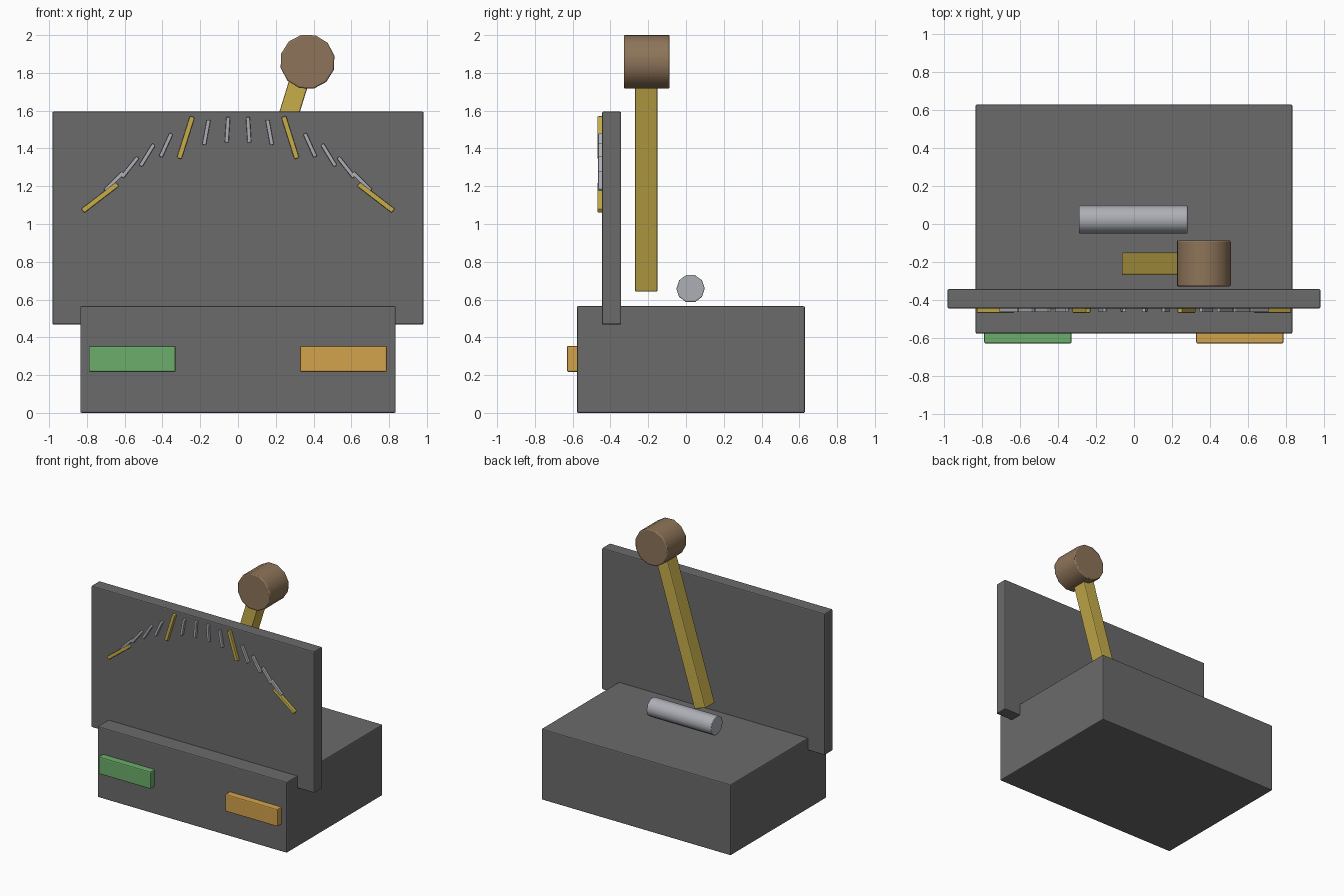
import bpy
import math
from mathutils import Vector

if "Cube" in bpy.data.objects:
    bpy.data.objects.remove(bpy.data.objects["Cube"], do_unlink=True)


def make_material(name, rgb):
    mat = bpy.data.materials.new(name)
    mat.use_nodes = True
    color = (*rgb, 1.0)
    mat.diffuse_color = color
    mat.node_tree.nodes["Principled BSDF"].inputs["Base Color"].default_value = color
    return mat


GREY = make_material("dark grey", (0.145, 0.145, 0.145))
SILVER = make_material("silver grey", (0.42, 0.43, 0.47))
GOLD = make_material("gold", (0.57, 0.42, 0.07))
BROWN = make_material("brown", (0.27, 0.175, 0.10))
GREEN = make_material("green", (0.15, 0.42, 0.15))
ORANGE = make_material("orange", (0.65, 0.36, 0.07))


def finish(obj, name, mat, bevel):
    """Name, colour and soften the edges of a part."""
    obj.name = obj.data.name = name
    obj.data.materials.append(mat)
    mod = obj.modifiers.new("edge bevel", "BEVEL")
    mod.width = bevel
    mod.segments = 2
    mod.limit_method = "ANGLE"
    mod.angle_limit = math.radians(50)
    return obj


def box(name, low, high, mat, bevel=0.008, tilt=0.0):
    """Box between two corners, tilted about the y axis through its centre."""
    low, high = Vector(low), Vector(high)
    bpy.ops.mesh.primitive_cube_add(size=1, location=(low + high) / 2)
    obj = bpy.context.object
    size = high - low
    for v in obj.data.vertices:
        v.co = v.co * size
    obj.rotation_euler.y = tilt
    return finish(obj, name, mat, bevel)


def cylinder(name, sides, radius, depth, center, rotation, mat, bevel):
    bpy.ops.mesh.primitive_cylinder_add(vertices=sides, radius=radius, depth=depth,
                                        location=center, rotation=rotation)
    obj = bpy.context.object
    bpy.ops.object.shade_smooth_by_angle(angle=math.radians(40))
    return finish(obj, name, mat, bevel)


# Base block and upright dial panel
box("base", (-0.835, -0.578, 0), (0.835, 0.63, 0.565), GREY)
box("dial_panel", (-0.983, -0.445, 0.467), (0.983, -0.343, 1.595), GREY)

# Indicator plates on the front of the base
box("green_plate", (-0.79, -0.63, 0.217), (-0.33, -0.57, 0.355), GREEN)
box("orange_plate", (0.328, -0.63, 0.217), (0.788, -0.57, 0.355), ORANGE)

# Dial ticks along an arc, every fifth one long and gold
ARC_RADIUS, ARC_Z, COUNT = 0.92, 0.58, 16
for i in range(COUNT):
    angle = math.radians(7) * (i - (COUNT - 1) / 2)
    x = ARC_RADIUS * math.sin(angle)
    z = ARC_Z + ARC_RADIUS * math.cos(angle)
    major = i % 5 == 0
    length, width = (0.232, 0.027) if major else (0.135, 0.021)
    front = -0.469 if major else -0.465
    # Each tick leans across the arc, its foot away from the middle
    box(f"dial_tick_{i + 1}",
        (x - width / 2, front, z - length / 2),
        (x + width / 2, -0.44, z + length / 2),
        GOLD if major else SILVER, 0.005, -angle)

# Leaning lever with a round knob
LEAN = 0.3
foot = Vector((-0.017, -0.21, 0.655))
reach = 1.2
middle = foot + Vector((math.sin(LEAN), 0, math.cos(LEAN))) * reach / 2
half = Vector((0.052, 0.06, reach / 2))
box("lever", middle - half, middle + half, GOLD, 0.008, LEAN)
cylinder("lever_knob", 12, 0.146, 0.242, (0.368, -0.208, 1.859),
         (math.pi / 2, LEAN, 0), BROWN, 0.008)

# Pivot rod lying across the base
cylinder("pivot_rod", 10, 0.075, 0.57, (-0.004, 0.024, 0.658),
         (0, math.pi / 2, 0), SILVER, 0.004)
